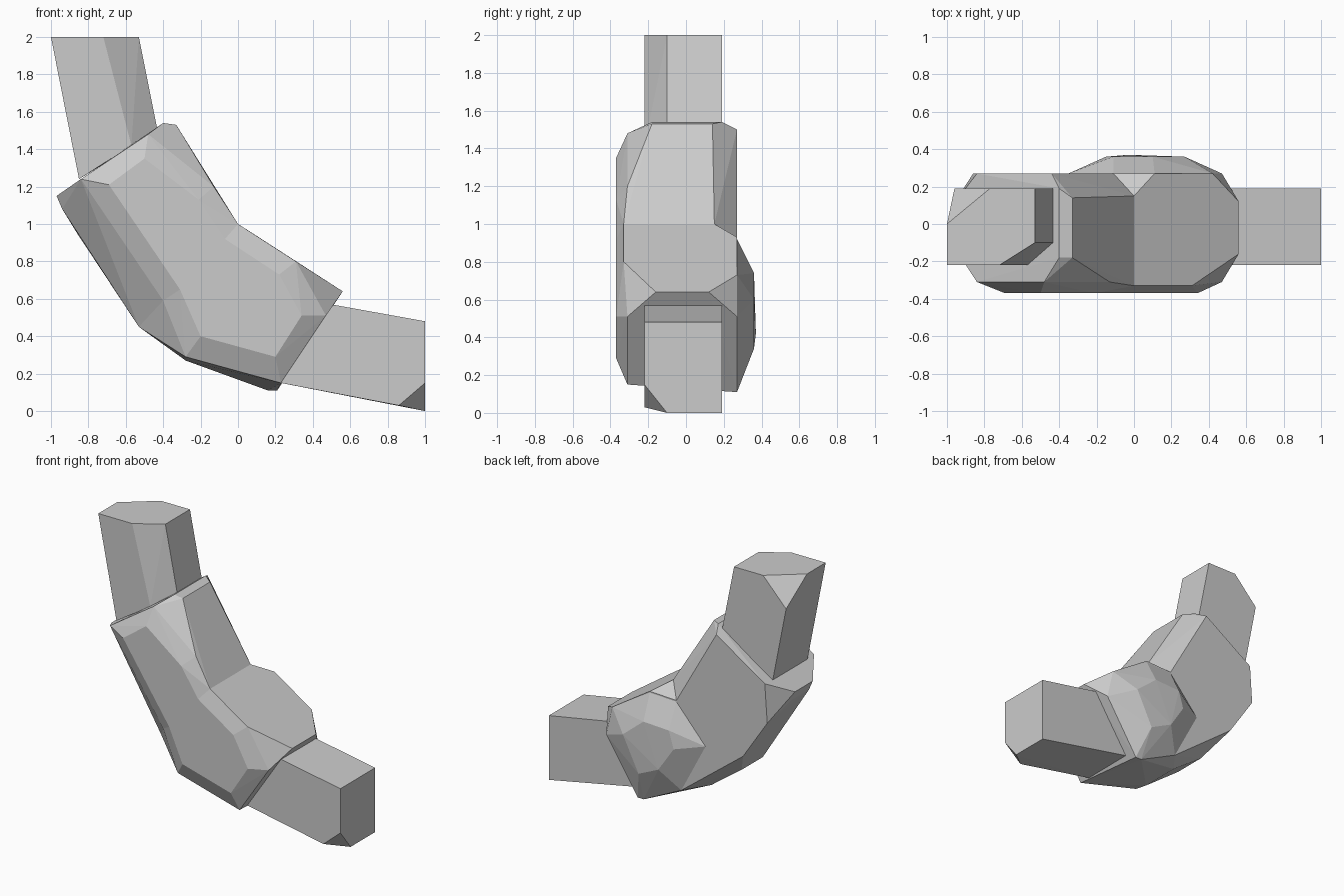
import bpy
import bmesh

default_cube = bpy.data.objects.get("Cube")
if default_cube:
    bpy.data.objects.remove(default_cube, do_unlink=True)

# One plain gray for every part
gray = bpy.data.materials.new("plain_gray")
gray.use_nodes = True
color = (.6, .6, .6, 1)
gray.diffuse_color = color
gray.node_tree.nodes["Principled BSDF"].inputs["Base Color"].default_value = color


def section(profile, *depths):
    """Repeat an (x, z) profile at each given depth y."""
    return [(x, y, z) for y in depths for x, z in profile]


def faceted_solid(name, *sections):
    """Wrap a flat-faced convex solid around some cross-sections."""
    bm = bmesh.new()
    for point in sum(sections, []):
        bm.verts.new(point)
    bmesh.ops.remove_doubles(bm, verts=bm.verts, dist=.001)
    hull = bmesh.ops.convex_hull(bm, input=bm.verts)
    loose = set(hull["geom_interior"]) | set(hull["geom_unused"])
    unused = [v for v in loose if isinstance(v, bmesh.types.BMVert) and v.is_valid]
    bmesh.ops.delete(bm, geom=unused, context="VERTS")
    bmesh.ops.dissolve_limit(bm, angle_limit=.02, verts=bm.verts, edges=bm.edges)
    bmesh.ops.recalc_face_normals(bm, faces=bm.faces)
    mesh = bpy.data.meshes.new(name)
    bm.to_mesh(mesh)
    bm.free()
    mesh.materials.append(gray)
    part = bpy.data.objects.new(name, mesh)
    bpy.context.scene.collection.objects.link(part)
    return part


FRONT, RIM, BACK = -.37, -.31, .27      # depths of the joint's main layers
ARM_FRONT, ARM_BACK = -.22, .19         # depths of both arm bars

# Upper bar, with one long chamfer in front and a clipped corner behind
faceted_solid(
    "upper_bar",
    section([(-1, 2), (-.72, 2), (-.85, 1.24), (-.57, 1.42)], ARM_FRONT),
    section([(-.53, 2), (-.43, 1.5)], -.1),
    section([(-1, 2)], 0),
    section([(-.53, 2), (-.77, 2), (-.96, 1.8), (-.85, 1.24), (-.43, 1.5)], ARM_BACK),
)

# Lower bar, with its front bottom corner clipped
faceted_solid(
    "lower_bar",
    section([(.5, .57), (1, .48), (1, .15), (.86, .03), (.23, .15)], ARM_FRONT),
    section([(1, 0)], -.1),
    section([(.5, .57), (1, .48), (1, 0), (.23, .15)], ARM_BACK),
)

# Edges where the two halves of the bent joint meet
bend = (
    section([(-.07, .92), (-.31, .65)], FRONT),
    section([(0, 1)], -.33, .15),
    section([(-.4, .59)], RIM),
    section([(-.53, .45)], -.15, .1),
    section([(-.66, .65)], BACK),
)

# Upper half of the joint
faceted_solid(
    "upper_joint", *bend,
    section([(-.69, 1.21), (-.5, 1.35), (-.21, 1.13)], FRONT),
    section([(-.84, 1.24), (-.48, 1.48), (-.13, 1.2)], RIM),
    section([(-.4, 1.54), (-.33, 1.53)], -.18),
    section([(-.97, 1.15), (-.94, 1.08)], -.11, .1),
    section([(-.33, 1.53)], .14),
    section([(-.4, 1.54)], ARM_BACK),
    section([(-.84, 1.24), (-.44, 1.5), (-.86, .95), (-.35, .64), (-.11, .92)], BACK),
)

# Lower half of the joint
faceted_solid(
    "lower_joint", *bend,
    section([(.22, .73), (.34, .51), (.2, .29), (-.2, .4)], FRONT),
    section([(.31, .8)], -.33),
    section([(.47, .51), (.23, .15), (-.28, .29)], RIM),
    section([(.56, .64)], -.16, .12),
    section([(-.28, .27)], -.2, .1),
    section([(-.11, .92), (.11, .93), (.42, .73), (.47, .51),
             (.21, .11), (.16, .11), (-.15, .26), (-.35, .64)], BACK),
)

# Faceted dome on the back of the joint
faceted_solid(
    "joint_dome",
    section([(-.35, .64), (-.11, .91), (.11, .92), (.42, .73),
             (.47, .51), (.21, .11), (.16, .11), (-.15, .26)], BACK),
    section([(.27, .6), (.1, .74), (-.11, .73), (-.15, .6), (.14, .34)], .36),
    section([(-.03, .42)], .37),
)
